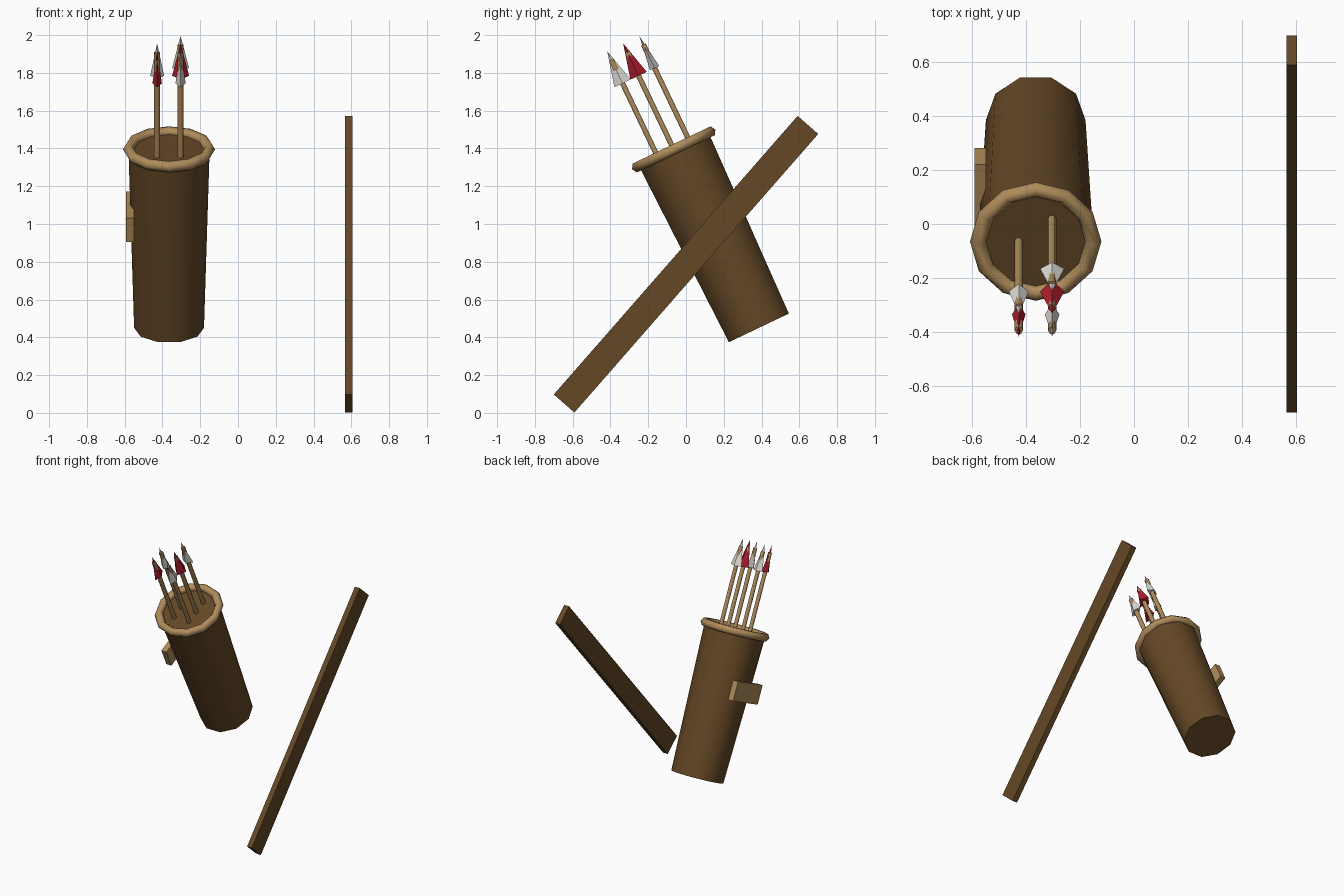
import bpy, bmesh, math
from mathutils import Matrix, Vector

if "Cube" in bpy.data.objects:
    bpy.data.objects.remove(bpy.data.objects["Cube"])


def material(name, rgb):
    m = bpy.data.materials.new(name)
    m.diffuse_color = (*rgb, 1)
    m.use_nodes = True
    m.node_tree.nodes["Principled BSDF"].inputs["Base Color"].default_value = m.diffuse_color
    return m


BROWN = material("dark leather", (0.13, 0.064, 0.019))
TAN = material("tan", (0.43, 0.262, 0.105))
RED = material("red", (0.43, 0.013, 0.028))
WHITE = material("off white", (0.72, 0.70, 0.65))

# Quiver frame: origin at the rim centre, local z along the leaning axis
QUIVER = Matrix.Translation((-0.365, -0.065, 1.395)) @ Matrix.Rotation(math.radians(25.5), 4, 'X')


def finish(name, bm, mat, frame, smooth_angle=None):
    bmesh.ops.recalc_face_normals(bm, faces=bm.faces[:])
    me = bpy.data.meshes.new(name)
    bm.to_mesh(me)
    bm.free()
    me.materials.append(mat)
    if smooth_angle:
        me.shade_smooth()
        me.set_sharp_from_angle(angle=math.radians(smooth_angle))
    ob = bpy.data.objects.new(name, me)
    ob.matrix_world = frame
    bpy.context.collection.objects.link(ob)
    return ob


def ring(bm, centre, rx, ry, z, sides):
    return [bm.verts.new((centre[0] + rx * math.cos(math.tau * i / sides),
                          centre[1] + ry * math.sin(math.tau * i / sides), z)) for i in range(sides)]


def bridge(bm, a, b):
    n = len(a)
    for i in range(n):
        bm.faces.new((a[i], a[(i + 1) % n], b[(i + 1) % n], b[i]))


def frustum(name, centre, r0, r1, z0, z1, sides, mat, smooth):
    bm = bmesh.new()
    a = ring(bm, centre, r0, r0, z0, sides)
    b = ring(bm, centre, r1, r1, z1, sides)
    bridge(bm, a, b)
    bm.faces.new(a)
    bm.faces.new(b)
    return finish(name, bm, mat, QUIVER, smooth)


def pyramid(name, centre, rx, ry, z0, z1, mat):
    bm = bmesh.new()
    a = ring(bm, centre, rx, ry, z0, 4)
    tip = bm.verts.new((*centre, z1))
    for i in range(4):
        bm.faces.new((a[i], a[(i + 1) % 4], tip))
    bm.faces.new(a)
    return finish(name, bm, mat, QUIVER)


def box(name, size, mat, frame):
    bm = bmesh.new()
    bmesh.ops.create_cube(bm, size=1)
    bmesh.ops.scale(bm, vec=Vector(size), verts=bm.verts[:])
    return finish(name, bm, mat, frame)


# Tapered ten-sided quiver body
frustum("quiver_body", (0, 0), 0.185, 0.215, -1.047, 0.0, 10, BROWN, 40)

# Rolled rim: twelve-sided ring with a hexagonal section
bm = bmesh.new()
loops = []
for j in range(6):
    t = math.tau * j / 6
    r = 0.214 + 0.03 * math.cos(t)
    loops.append(ring(bm, (0, 0), r, r, 0.03 * math.sin(t), 12))
for j in range(6):
    bridge(bm, loops[j], loops[(j + 1) % 6])
finish("quiver_rim", bm, TAN, QUIVER, 65)

# Plate on the left side of the quiver
box("side_plate", (0.042, 0.325, 0.139), TAN, QUIVER @ Matrix.Translation((-0.206, 0, -0.395)))

# Arrows: position across and along the opening, head half widths, colour
arrows = [
    (0.061, -0.094, 0.027, 0.048, WHITE),
    (0.061, 0.0, 0.045, 0.048, RED),
    (0.061, 0.094, 0.045, 0.027, WHITE),
    (-0.063, -0.094, 0.025, 0.047, RED),
    (-0.063, 0.0, 0.037, 0.032, WHITE),
]
for n, (u, v, wu, wv, mat) in enumerate(arrows, 1):
    frustum(f"arrow_shaft_{n}", (u, v), 0.016, 0.016, -0.1, 0.57, 6, TAN, 65)
    pyramid(f"arrow_head_{n}", (u, v), wu, wv, 0.432, 0.622, mat)

# Long flat strap leaning on the right
box("strap", (0.04, 0.145, 1.96), BROWN,
    Matrix.Translation((0.586, 0, 0.787)) @ Matrix.Rotation(math.radians(-41.2), 4, 'X'))
